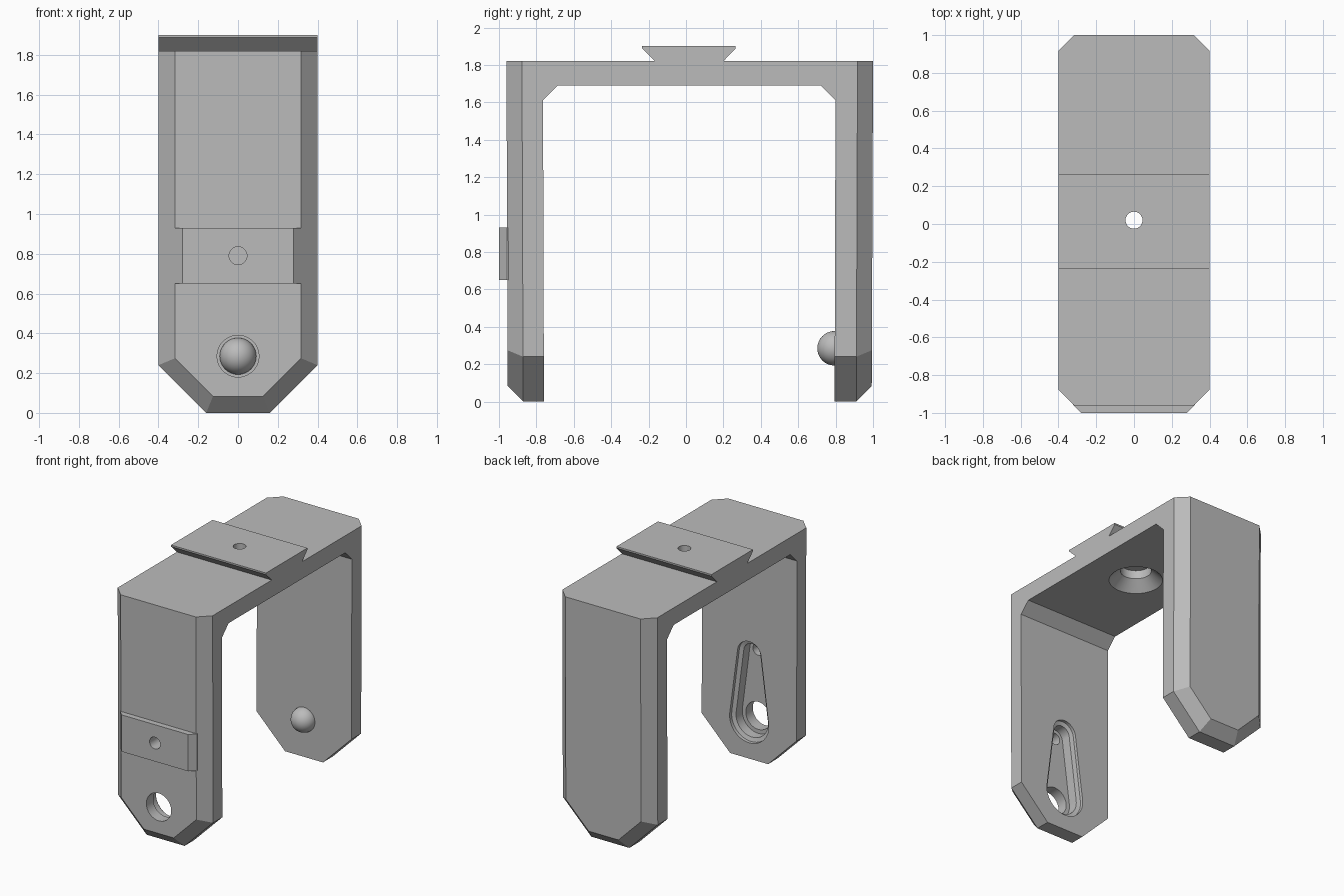
import bpy, bmesh
from math import sin, cos, pi, asin
from mathutils import Vector

if "Cube" in bpy.data.objects:
    bpy.data.objects.remove(bpy.data.objects["Cube"], do_unlink=True)

grey = bpy.data.materials.new("plain grey")
grey.use_nodes = True
grey.diffuse_color = (0.5, 0.5, 0.5, 1)
grey.node_tree.nodes["Principled BSDF"].inputs["Base Color"].default_value = grey.diffuse_color


def make_object(name, bm):
    bmesh.ops.recalc_face_normals(bm, faces=bm.faces)
    mesh = bpy.data.meshes.new(name)
    bm.to_mesh(mesh)
    bm.free()
    mesh.materials.append(grey)
    obj = bpy.data.objects.new(name, mesh)
    bpy.context.collection.objects.link(obj)
    return obj


def loft(rings):
    """Closed solid through a stack of matching rings."""
    bm = bmesh.new()
    loops = [[bm.verts.new(p) for p in ring] for ring in rings]
    for a, b in zip(loops, loops[1:]):
        for i in range(len(a)):
            j = (i + 1) % len(a)
            bm.faces.new((a[i], a[j], b[j], b[i]))
    bm.faces.new(loops[0])
    bm.faces.new(loops[-1])
    bmesh.ops.recalc_face_normals(bm, faces=bm.faces)
    return bm


def side_prism(profile, half=0.4):
    return loft([[(x, y, z) for y, z in profile] for x in (-half, half)])


def circle(r, n=48):
    return [(r * cos(2 * pi * i / n), r * sin(2 * pi * i / n)) for i in range(n)]


def combine(target, tool, operation):
    mod = target.modifiers.new(operation, "BOOLEAN")
    mod.operation = operation
    mod.solver = "EXACT"
    mod.object = tool
    bpy.context.view_layer.objects.active = target
    bpy.ops.object.modifier_apply(modifier=mod.name)
    bpy.data.objects.remove(tool, do_unlink=True)


def smooth(obj):
    bpy.ops.object.select_all(action="DESELECT")
    obj.select_set(True)
    bpy.context.view_layer.objects.active = obj
    bpy.ops.object.shade_smooth_by_angle(angle=0.5)


# U-shaped bracket, extruded across x
FRONT, BACK, TOP, UNDER = -0.96, 1.0, 1.82, 1.69
bm = side_prism([(FRONT, 0), (FRONT, TOP), (BACK, TOP), (BACK, 0), (0.8, 0), (0.8, 1.61),
                 (0.72, UNDER), (-0.685, UNDER), (-0.765, 1.61), (-0.765, 0)])

# Chamfered corners: slice with planes, left and right, front and back
planes = [((s * 0.4, 0, 0.24), (s, 0, -1)) for s in (-1, 1)]
for outer, d in ((FRONT, -1), (BACK, 1)):
    y = outer - d * 0.083
    planes.append(((0, y, 0), (0, d, -1)))
    for s in (-1, 1):
        planes.append(((s * 0.4, y, 0), (s, d, 0)))
        planes.append(((s * 0.4, y, 0.24), (s * 0.7071, d, -0.7071)))
for point, normal in planes:
    bmesh.ops.bisect_plane(bm, geom=bm.verts[:] + bm.edges[:] + bm.faces[:], dist=1e-5,
                           plane_co=point, plane_no=Vector(normal).normalized(), clear_outer=True)
    bmesh.ops.holes_fill(bm, edges=[e for e in bm.edges if e.is_boundary], sides=0)

# Legs lean in very slightly toward the feet
for v in bm.verts:
    v.co.y *= 1 - 0.004 * (TOP - v.co.z)
bracket = make_object("bracket", bm)

# Dovetail rail on top
rail = make_object("dovetail_rail", side_prism(
    [(-0.15, 1.8), (-0.165, 1.82), (-0.235, 1.888), (-0.235, 1.9),
     (0.265, 1.9), (0.265, 1.888), (0.2, 1.82), (0.185, 1.8)]))
combine(bracket, rail, "UNION")

# Raised pad on the front leg
pad_plan = [(-0.28, -1), (0.28, -1), (0.323, -0.957), (0.323, -0.9), (-0.323, -0.9), (-0.323, -0.957)]
pad = make_object("front_pad", loft([[(x, y, z) for x, y in pad_plan] for z in (0.65, 0.93)]))
combine(bracket, pad, "UNION")

# Countersunk screw hole through the top
steps = [(0.2, 1.68), (0.11, 1.765), (0.11, 1.83), (0.045, 1.83), (0.045, 2)]
screw = make_object("screw_cutter", loft(
    [[(x, y + 0.02, z) for x, y in circle(r)] for r, z in steps]))
combine(bracket, screw, "DIFFERENCE")

# Tapered pocket on the inside of the front leg
LOW, HIGH = 0.285, 0.79


def teardrop(y, r1, r2, n=24):
    a = asin((r1 - r2) / (HIGH - LOW))
    ring = []
    for r, z, start, sweep in ((r2, HIGH, a, pi - 2 * a), (r1, LOW, pi - a, pi + 2 * a)):
        for i in range(n + 1):
            t = start + sweep * i / n
            ring.append((r * cos(t), y, z + r * sin(t)))
    return ring


pocket = make_object("pocket_cutter", loft([
    teardrop(-0.72, 0.165, 0.1), teardrop(-0.785, 0.165, 0.1),
    teardrop(-0.795, 0.135, 0.07), teardrop(-0.87, 0.135, 0.07)]))
combine(bracket, pocket, "DIFFERENCE")

# Round holes through the front leg
for r, z in ((0.105, LOW), (0.045, HIGH)):
    hole = make_object("hole_cutter", loft(
        [[(x, y, z + h) for x, h in circle(r)] for y in (-1.1, -0.7)]))
    combine(bracket, hole, "DIFFERENCE")
smooth(bracket)

# Locating ball on the inside of the back leg
bm = bmesh.new()
bmesh.ops.create_uvsphere(bm, u_segments=48, v_segments=24, radius=0.092)
bmesh.ops.translate(bm, verts=bm.verts, vec=(0, 0.794, LOW))
smooth(make_object("locating_ball", bm))
